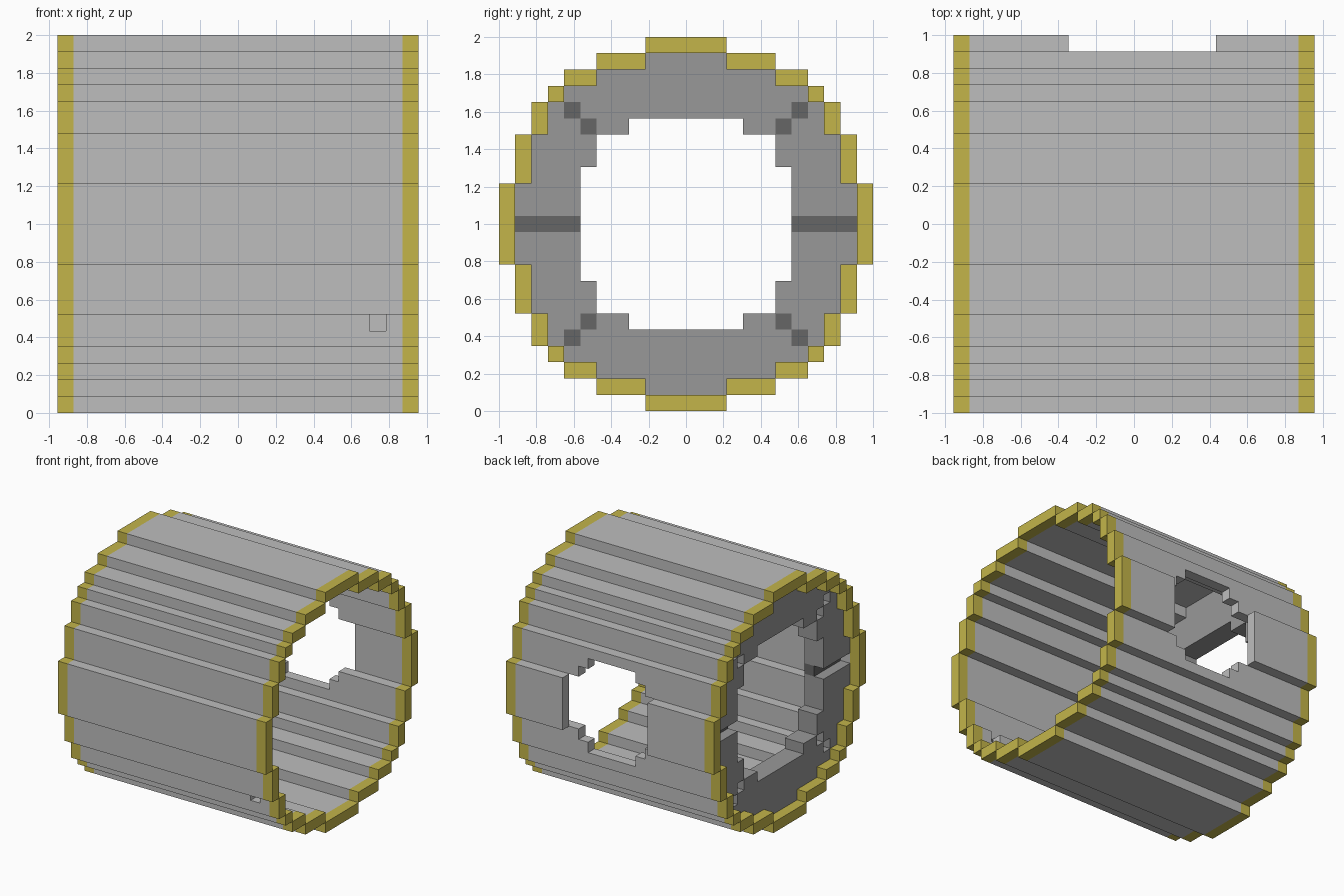
import bpy, bmesh
from mathutils import Vector

if "Cube" in bpy.data.objects:
    bpy.data.objects.remove(bpy.data.objects["Cube"], do_unlink=True)

U = 2 / 23      # one block
TOP = 23        # height in blocks


def material(name, srgb):
    lin = [((c / 255 + 0.055) / 1.055) ** 2.4 for c in srgb] + [1.0]
    m = bpy.data.materials.new(name)
    m.use_nodes = True
    m.diffuse_color = lin
    m.node_tree.nodes["Principled BSDF"].inputs["Base Color"].default_value = lin
    return m


LIGHT = material("light grey", (190, 190, 190))
MID = material("mid grey", (153, 153, 153))
DARK = material("dark grey", (102, 102, 102))
YELLOW = material("yellow", (195, 181, 74))


def prism(name, profile, axis, lo, hi, mats, rim=False):
    """Extrude a profile (block units) along x or y; profile is (y, z) or (x, z)."""
    bm = bmesh.new()
    place = (lambda p: (lo, p[0], p[1])) if axis == "x" else (lambda p: (p[0], lo, p[1]))
    face = bm.faces.new([bm.verts.new(place(p)) for p in profile])
    new = bmesh.ops.extrude_face_region(bm, geom=[face])["geom"]
    step = Vector((hi - lo, 0, 0)) if axis == "x" else Vector((0, hi - lo, 0))
    bmesh.ops.translate(bm, vec=step, verts=[g for g in new if isinstance(g, bmesh.types.BMVert)])
    if rim:  # yellow band one block wide at each end
        for x in (-10, 10):
            bmesh.ops.bisect_plane(bm, geom=bm.verts[:] + bm.edges[:] + bm.faces[:],
                                   plane_co=(x, 0, 0), plane_no=(1, 0, 0))
        for f in bm.faces:
            f.material_index = int(abs(f.calc_center_bounds().x) > 10)
    bmesh.ops.recalc_face_normals(bm, faces=bm.faces)
    bmesh.ops.scale(bm, vec=(U, U, U), verts=bm.verts)
    me = bpy.data.meshes.new(name)
    bm.to_mesh(me)
    bm.free()
    for m in mats:
        me.materials.append(m)
    ob = bpy.data.objects.new(name, me)
    bpy.context.collection.objects.link(ob)
    return ob


def rect(a0, a1, z0, z1):
    return [(a0, z0), (a1, z0), (a1, z1), (a0, z1)]


def flip_z(profile):
    return [(a, TOP - z) for a, z in profile]


def flip_y(profile):
    return [(-a, z) for a, z in profile]


def plank(name, profile, y0, y1):
    prism(name, profile, "y", y0, y1, [LIGHT, YELLOW], rim=True)


# Bottom and top of the shell
plank("bottom_plank", rect(-11, 11, 0, 1), -2.5, 2.5)
plank("top_plank", rect(-11, 11, 22, 23), -2.5, 2.5)

# Stepped side planks: z range, inner y, outer y
steps = [(1, 2, 2.5, 5.5), (2, 3, 5.5, 7.5), (3, 4, 7.5, 8.5), (4, 6, 8.5, 9.5), (6, 9, 9.5, 10.5)]
# Plank edges with the stepped rear opening and the small front peephole
opening = [(-11, 6), (11, 6), (11, 9), (4, 9), (4, 8), (3, 8), (3, 7),
           (-2, 7), (-2, 8), (-3, 8), (-3, 9), (-11, 9)]
peephole = [(-11, 4), (11, 4), (11, 6), (9, 6), (9, 5), (8, 5), (8, 6), (-11, 6)]
for z0, z1, y0, y1 in steps:
    for level in ("lower", "upper"):
        for side in ("front", "back"):
            prof = rect(-11, 11, z0, z1)
            if side == "back" and z0 == 6:
                prof = opening
            if side == "front" and level == "lower" and z0 == 4:
                prof = peephole
            if level == "upper":
                prof = flip_z(prof)
            span = (y0, y1) if side == "back" else (-y1, -y0)
            plank(f"{level}_{side}_plank_{z0}", prof, *span)

# Widest planks at mid height, the rear one broken by the opening
plank("middle_front_plank", rect(-11, 11, 9, 14), -11.5, -10.5)
plank("middle_back_plank_a", rect(-11, -4, 9, 14), 10.5, 11.5)
plank("middle_back_plank_b", rect(5, 11, 9, 14), 10.5, 11.5)

# Bulkhead ring: six segments parted by seams, set one block inside the end
cap = [(3.5, 18), (3.5, 17), (5.5, 17), (5.5, 18), (6.5, 18), (6.5, 19), (7.5, 19),
       (7.5, 20), (5.5, 20), (5.5, 21), (2.5, 21), (2.5, 22)]
cap += flip_y(cap)[::-1]
flank = [(6.5, 12), (10.5, 12), (10.5, 14), (9.5, 14), (9.5, 17), (8.5, 17), (8.5, 19),
         (7.5, 19), (7.5, 18), (6.5, 18), (6.5, 17), (5.5, 17), (5.5, 15), (6.5, 15)]
keep = lambda p: p
for level, fz in (("upper", keep), ("lower", flip_z)):
    prism(f"{level}_bulkhead", fz(cap), "x", -10, -8, [MID])
    for side, fy in (("back", keep), ("front", flip_y)):
        prism(f"{level}_{side}_bulkhead", fy(fz(flank)), "x", -10, -8, [MID])
        # Dark diagonal seam blocks
        for i in (0, 1):
            block = rect(5.5 + i, 6.5 + i, 17 + i, 18 + i)
            prism(f"{level}_{side}_seam_{i + 1}", fy(fz(block)), "x", -9, -8, [DARK])

# Dark horizontal seams
for side, fy in (("back", keep), ("front", flip_y)):
    prism(f"{side}_seam", fy(rect(6.5, 10.5, 11, 12)), "x", -9, -8, [DARK])
